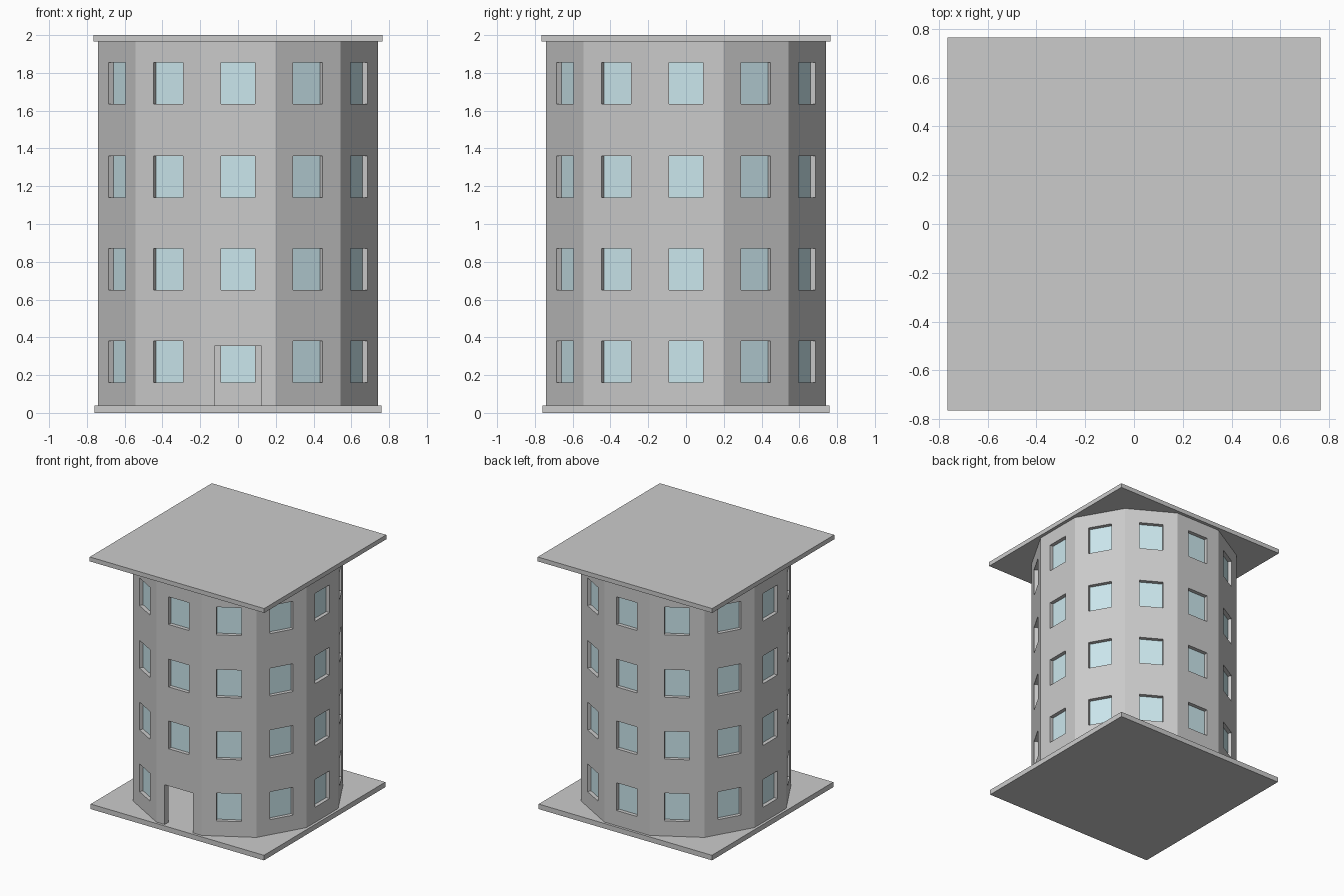
import bpy, bmesh, math
from mathutils import Matrix, Vector

if "Cube" in bpy.data.objects:
    bpy.data.objects.remove(bpy.data.objects["Cube"])

SIDES = 12
APOTHEM = 0.74      # centre to outer wall face
WALL = 0.05         # wall thickness
Z0, Z1 = 0.04, 1.965
FLOORS = [0.27, 0.76, 1.25, 1.745]   # window centre heights


def finish(name, bm, color=None):
    bmesh.ops.recalc_face_normals(bm, faces=bm.faces)
    me = bpy.data.meshes.new(name)
    bm.to_mesh(me)
    bm.free()
    ob = bpy.data.objects.new(name, me)
    bpy.context.collection.objects.link(ob)
    if color:
        mat = bpy.data.materials.new(name + "_material")
        mat.diffuse_color = color
        mat.use_nodes = True
        mat.node_tree.nodes["Principled BSDF"].inputs["Base Color"].default_value = mat.diffuse_color
        me.materials.append(mat)
    return ob


def add_box(bm, size, centre, angle=0.0):
    m = (Matrix.Rotation(angle, 4, 'Z') @ Matrix.Translation(Vector(centre))
         @ Matrix.Diagonal((*size, 1.0)))
    bmesh.ops.create_cube(bm, size=1.0, matrix=m)


def slab(name, half, z0, z1):
    bm = bmesh.new()
    add_box(bm, (2 * half, 2 * half, z1 - z0), (0, 0, (z0 + z1) / 2))
    return finish(name, bm)


def window_boxes(depth, dist):
    bm = bmesh.new()
    for i in range(SIDES):
        for f, z in enumerate(FLOORS):
            if i == 0 and f == 0:      # the doorway takes this place
                continue
            add_box(bm, (0.18, depth, 0.22), (0, -dist, z), i * math.tau / SIDES)
    return bm


# Square base and roof slabs
slab("base_slab", 0.76, 0.0, 0.04)
slab("roof_slab", 0.765, Z1, 2.0)

# Hollow twelve-sided wall
bm = bmesh.new()
rings = []
for apothem, z in ((APOTHEM, Z0), (APOTHEM, Z1), (APOTHEM - WALL, Z1), (APOTHEM - WALL, Z0)):
    r = apothem / math.cos(math.pi / SIDES)
    rings.append([bm.verts.new((r * math.cos((i + 0.5) * math.tau / SIDES),
                                r * math.sin((i + 0.5) * math.tau / SIDES), z))
                  for i in range(SIDES)])
for a, b in zip(rings, rings[1:] + rings[:1]):
    for i in range(SIDES):
        j = (i + 1) % SIDES
        bm.faces.new((a[i], a[j], b[j], b[i]))
wall = finish("tower_wall", bm)

# Openings for windows and the front doorway
bm = window_boxes(0.12, APOTHEM - WALL / 2)
add_box(bm, (0.25, 0.12, 0.355), (0, -(APOTHEM - WALL / 2), 0.1775))
cutter = finish("opening_cutter", bm)
cutter.hide_render = True
cutter.hide_viewport = False
cutter.display_type = 'WIRE'
mod = wall.modifiers.new("openings", 'BOOLEAN')
mod.object = cutter
mod.operation = 'DIFFERENCE'
mod.solver = 'EXACT'
bpy.context.view_layer.objects.active = wall
bpy.ops.object.modifier_apply(modifier=mod.name)
bpy.data.objects.remove(cutter)

# Glass panes set back inside the openings
finish("window_glass", window_boxes(0.01, APOTHEM - 0.035), (0.6, 0.8, 0.85, 1.0))
